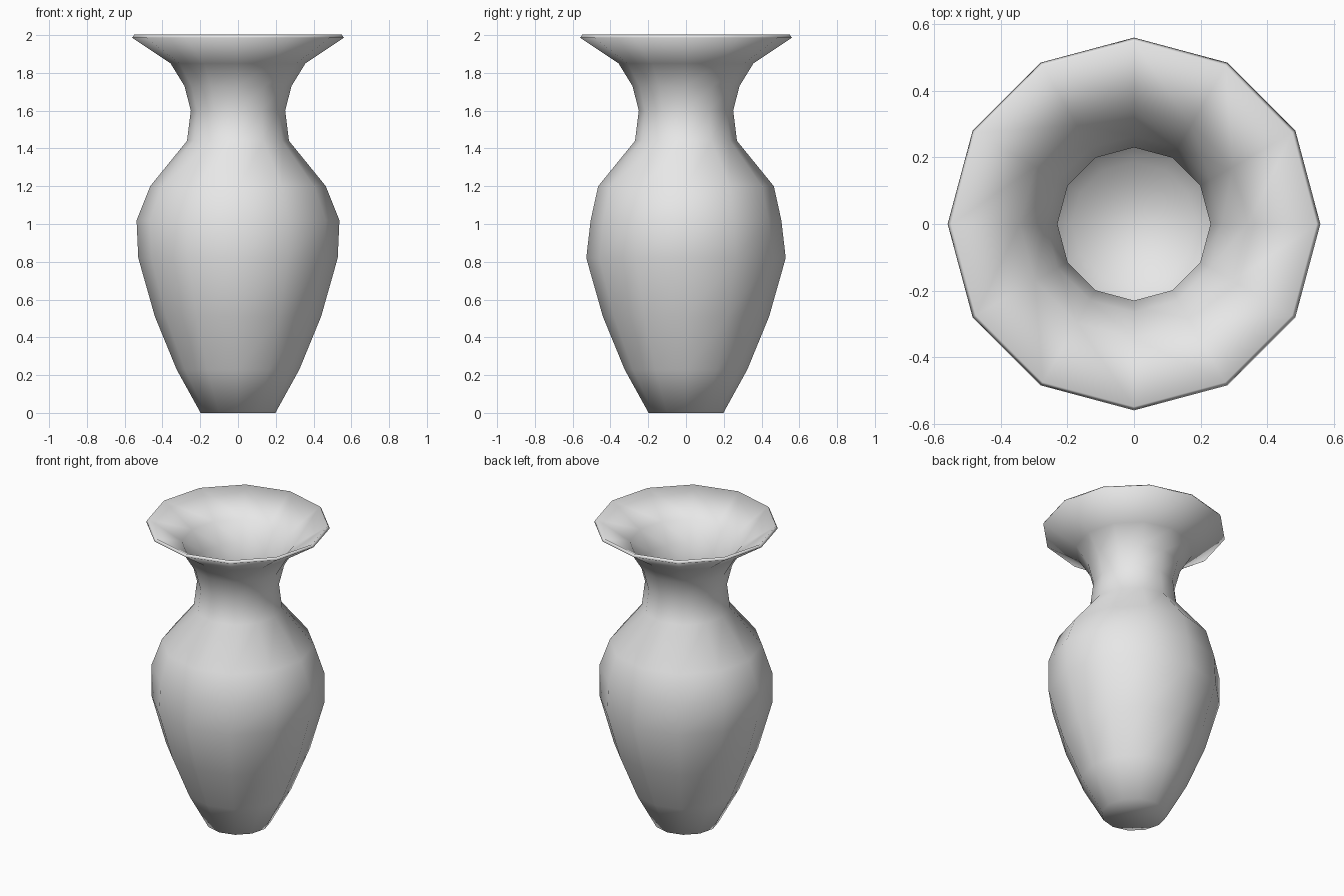
import bpy
import bmesh
import math

default_cube = bpy.data.objects.get("Cube")
if default_cube:
    bpy.data.objects.remove(default_cube, do_unlink=True)

SIDES = 12
WALL = 0.02

# Outer profile from foot to lip: radius, height, depth factor
PROFILE = [
    (0.198, 0.0, 1), (0.325, 0.23, 1), (0.44, 0.51, 1), (0.528, 0.82, 1),
    (0.537, 1.02, 0.94), (0.465, 1.2, 1), (0.27, 1.44, 1), (0.25, 1.6, 1),
    (0.283, 1.73, 1), (0.357, 1.85, 1), (0.56, 1.986, 1),
]

# Glaze colour
clay = bpy.data.materials.new("grey_clay")
clay.use_nodes = True
colour = (0.8, 0.8, 0.8, 1)
clay.diffuse_color = colour
clay.node_tree.nodes["Principled BSDF"].inputs["Base Color"].default_value = colour

# Rings of the vase body
bm = bmesh.new()
rings = []
for radius, height, depth in PROFILE:
    ring = []
    for i in range(SIDES):
        a = math.tau * i / SIDES
        ring.append(bm.verts.new((radius * math.cos(a), radius * depth * math.sin(a), height)))
    rings.append(ring)

# Closed foot and outer wall
bm.faces.new(reversed(rings[0]))
for low, high in zip(rings, rings[1:]):
    for i in range(SIDES):
        j = (i + 1) % SIDES
        bm.faces.new((low[i], low[j], high[j], high[i]))
for face in bm.faces:
    face.smooth = True

mesh = bpy.data.meshes.new("vase_body")
bm.to_mesh(mesh)
bm.free()
mesh.materials.append(clay)
vase = bpy.data.objects.new("vase_body", mesh)
bpy.context.collection.objects.link(vase)

# Hollow wall, grown inward, with a thin lip
shell = vase.modifiers.new("wall_thickness", "SOLIDIFY")
shell.thickness = WALL
shell.offset = -1
